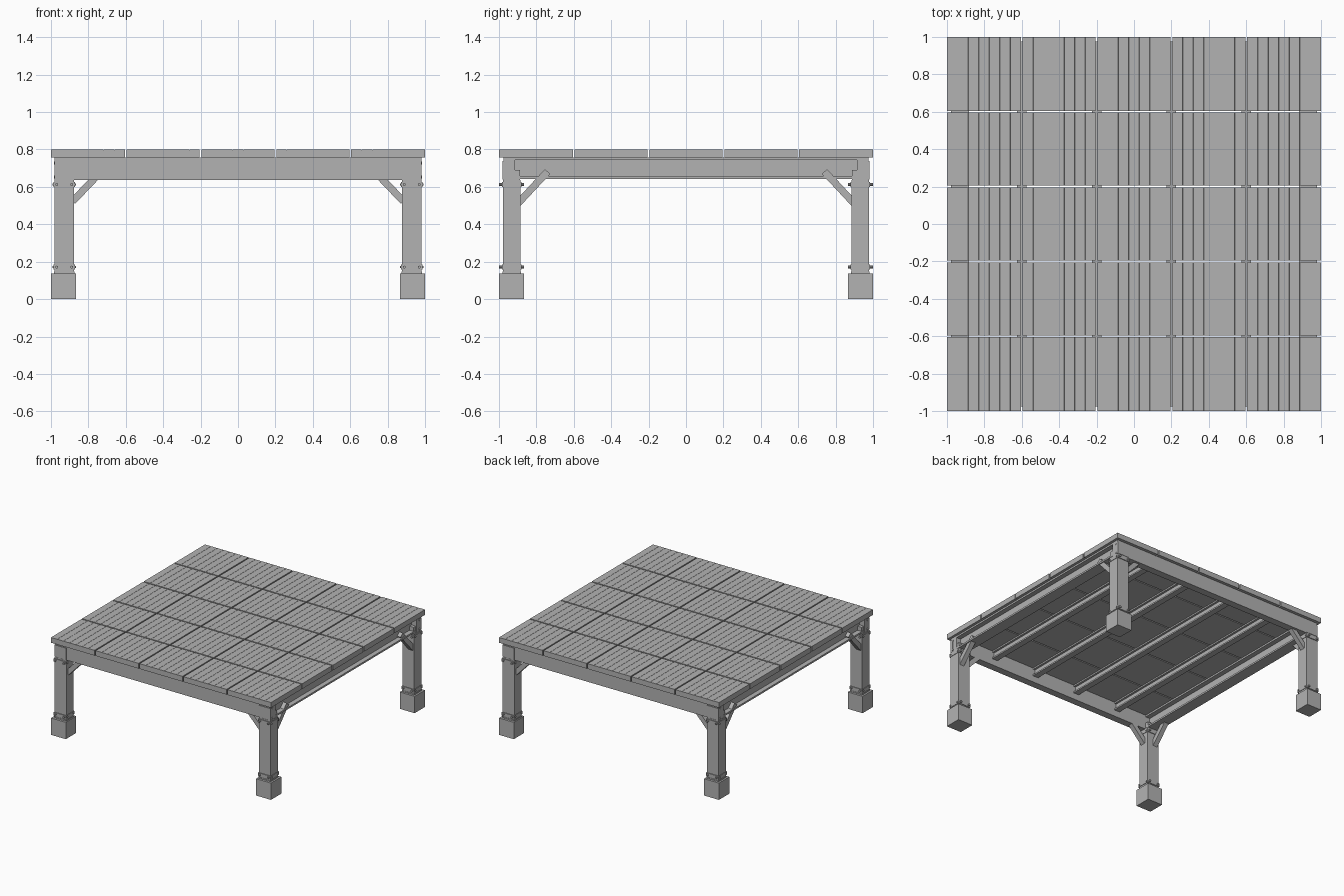
import bpy, bmesh, math
from mathutils import Vector, Matrix

if "Cube" in bpy.data.objects:
    bpy.data.objects.remove(bpy.data.objects["Cube"])

grey = bpy.data.materials.new("plain_grey")
grey.diffuse_color = (0.45, 0.45, 0.45, 1)
grey.use_nodes = True
grey.node_tree.nodes["Principled BSDF"].inputs["Base Color"].default_value = grey.diffuse_color


def finish(name, bm):
    bmesh.ops.recalc_face_normals(bm, faces=bm.faces)
    me = bpy.data.meshes.new(name)
    bm.to_mesh(me)
    bm.free()
    me.materials.append(grey)
    ob = bpy.data.objects.new(name, me)
    bpy.context.collection.objects.link(ob)
    return ob


def add_box(bm, lo, hi, matrix=None):
    lo, hi = Vector(lo), Vector(hi)
    m = Matrix.Translation((lo + hi) / 2) @ Matrix.Diagonal((*(hi - lo), 1))
    bmesh.ops.create_cube(bm, size=1, matrix=(matrix or Matrix()) @ m)


def add_rod(bm, centre, axis, radius, length, sides=8):
    rot = Vector((0, 0, 1)).rotation_difference(Vector(axis)).to_matrix().to_4x4()
    bmesh.ops.create_cone(bm, cap_ends=True, segments=sides, radius1=radius, radius2=radius,
                          depth=length, matrix=Matrix.Translation(centre) @ rot)


def boxes(name, items):
    bm = bmesh.new()
    for lo, hi in items:
        add_box(bm, lo, hi)
    return finish(name, bm)


# Deck: 5 x 5 slabs, each a grooved profile extruded along y
def deck_slab(name, cx, cy, wx, wy, grooves=6):
    z0, z1 = 0.757, 0.80
    pts = [(cx - wx / 2, z0), (cx - wx / 2, z1)]
    for i in range(1, grooves + 1):
        x = cx - wx / 2 + wx * i / (grooves + 1)
        pts += [(x - 0.001, z1), (x, z1 - 0.002), (x + 0.001, z1)]
    pts += [(cx + wx / 2, z1), (cx + wx / 2, z0)]
    bm = bmesh.new()
    face = bm.faces.new([bm.verts.new((x, cy - wy / 2, z)) for x, z in pts])
    ext = bmesh.ops.extrude_face_region(bm, geom=[face])
    bmesh.ops.translate(bm, vec=(0, wy, 0),
                        verts=[v for v in ext["geom"] if isinstance(v, bmesh.types.BMVert)])
    finish(name, bm)


def span(i):
    lo = -1 + 0.4 * i + (0.005 if i > 0 else 0)
    hi = -0.6 + 0.4 * i - (0.005 if i < 4 else 0)
    return (lo + hi) / 2, hi - lo


for i in range(5):
    for j in range(5):
        (cx, wx), (cy, wy) = span(i), span(j)
        deck_slab(f"deck_slab_{i}_{j}", cx, cy, wx, wy)

# Deep front and back beams
for label, s in (("front", -1), ("back", 1)):
    y0, y1 = sorted((s * 0.915, s * 0.975))
    boxes(label + "_beam", [((-0.98, y0, 0.637), (0.98, y1, 0.757))])


# Flanged beams running front to back
def flanged_beam(name, x, half, web, z0, z1, t, reach):
    boxes(name, [((x - half, -reach, z0), (x + half, reach, z0 + t)),
                 ((x - half, -reach, z1 - t), (x + half, reach, z1)),
                 ((x - web, -reach, z0 + t), (x + web, reach, z1 - t))])


for i, x in enumerate((-0.6, -0.2, 0.2, 0.6)):
    flanged_beam(f"joist_{i}", x, 0.025, 0.008, 0.69, 0.757, 0.012, 0.92)
for label, s in (("left", -1), ("right", 1)):
    flanged_beam(label + "_side_rail", s * 0.93, 0.048, 0.008, 0.643, 0.757, 0.014, 0.96)


# Diagonal brace in the plane of a horizontal direction and z
def brace(name, start, end, thick, width):
    start, end = Vector(start), Vector(end)
    d = (end - start).normalized()
    side = d.cross(Vector((0, 0, 1))).normalized()
    up = side.cross(d)
    rot = Matrix((d, side, up)).transposed().to_4x4()
    bm = bmesh.new()
    add_box(bm, (0, -width / 2, -thick / 2), ((end - start).length, width / 2, thick / 2),
            Matrix.Translation(start) @ rot)
    finish(name, bm)


# Four corner supports
for sx, xl in ((-1, "left"), (1, "right")):
    for sy, yl in ((-1, "front"), (1, "back")):
        tag = f"{yl}_{xl}"
        cx, cy = sx * 0.929, sy * 0.932

        def block(name, dx, dy, z0, z1, ox=0, oy=0):
            boxes(f"{tag}_{name}", [((cx + sx * ox - dx, cy + sy * oy - dy, z0),
                                     (cx + sx * ox + dx, cy + sy * oy + dy, z1))])

        boxes(f"{tag}_footing", [((sx * 0.9325 - 0.0675, sy * 0.9325 - 0.0675, 0),
                                  (sx * 0.9325 + 0.0675, sy * 0.9325 + 0.0675, 0.138))])
        # Post with proud corner strips and a stepped head
        block("post", 0.046, 0.045, 0.13, 0.69)
        block("post_cheeks", 0.053, 0.047, 0.13, 0.637, oy=-0.0005)
        block("post_head", 0.053, 0.012, 0.64, 0.737, oy=0.036)
        # Clamping bands with through bolts
        for k, z in enumerate((0.171, 0.613)):
            block(f"band_{k}", 0.057, 0.053, z - 0.013, z + 0.013)
            bm = bmesh.new()
            for o in (-0.04, 0.04):
                add_rod(bm, (cx + o, cy, z), (0, 1, 0), 0.008, 0.134)
                add_rod(bm, (cx, cy + o, z), (1, 0, 0), 0.006, 0.126)
            finish(f"{tag}_band_bolts_{k}", bm)
        block("lower_collar", 0.056, 0.050, 0.138, 0.148)
        # Bolts tying the post head to the rail
        bm = bmesh.new()
        for z in (0.652, 0.728):
            add_rod(bm, (sx * 0.955, sy * 0.955, z), (1, 0, 0), 0.008, 0.06)
        finish(f"{tag}_head_bolts", bm)
        # Knee braces toward the beam and the rail
        brace(f"{tag}_beam_brace", (sx * 0.885, sy * 0.935, 0.522),
              (sx * 0.755, sy * 0.935, 0.658), 0.038, 0.04)
        brace(f"{tag}_rail_brace", (sx * 0.95, sy * 0.90, 0.51),
              (sx * 0.95, sy * 0.74, 0.682), 0.038, 0.04)
